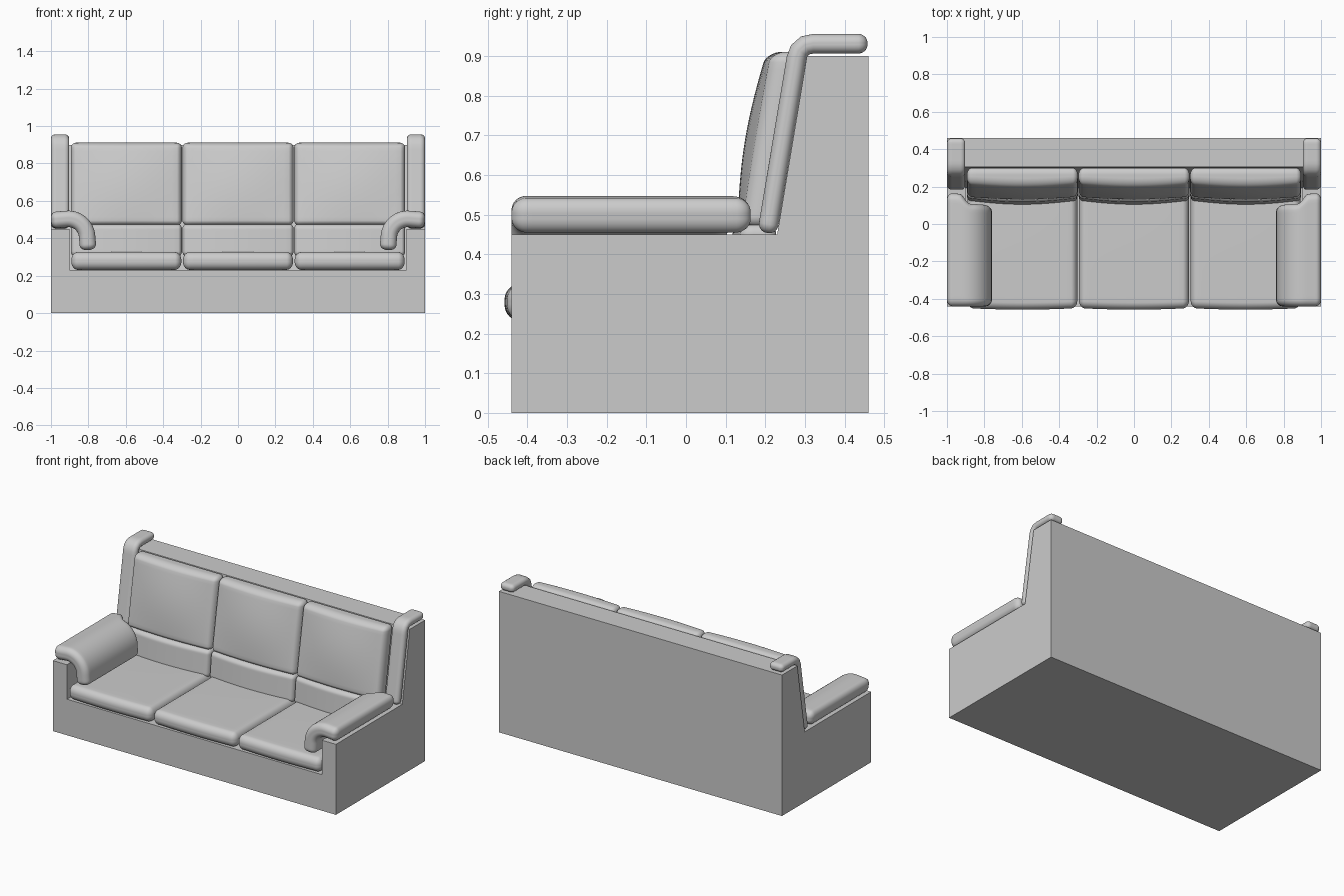
import bpy, bmesh
from math import sin, cos, tan, pi, radians
from mathutils import Vector

if "Cube" in bpy.data.objects:
    bpy.data.objects.remove(bpy.data.objects["Cube"])


def finish(bm, name, smooth):
    bmesh.ops.recalc_face_normals(bm, faces=bm.faces[:])
    me = bpy.data.meshes.new(name)
    bm.to_mesh(me)
    bm.free()
    for p in me.polygons:
        p.use_smooth = smooth
    ob = bpy.data.objects.new(name, me)
    bpy.context.collection.objects.link(ob)
    return ob


def soft_box(name, size, radii, shape, segs=22, flat=0.6):
    """Rounded box centred on the origin; shape(point) moves each vertex into place."""
    bm = bmesh.new()
    bmesh.ops.create_cube(bm, size=2)
    bmesh.ops.subdivide_edges(bm, edges=bm.edges[:], cuts=segs - 1, use_grid_fill=True)
    for v in bm.verts:
        core, d = Vector(), Vector()
        for i in range(3):
            t, h, r = v.co[i], size[i] / 2, radii[i]
            u, sgn = abs(t), (1 if t > 0 else -1)
            core[i] = sgn * (h - r) * min(u / flat, 1)
            if u > flat:
                d[i] = sgn * tan(pi / 4 * (u - flat) / (1 - flat))
        d.normalize()
        v.co = shape(core + Vector(d[i] * radii[i] for i in range(3)))
    return finish(bm, name, True)


def bend(s, off, start, angle, l1, radius, turn):
    """Point at length s and offset off on a line - clockwise arc - line path."""
    a = radians(angle)
    b = a - radians(turn)
    p = Vector(start) + Vector((cos(a), sin(a))) * min(s, l1)
    cur = a
    if s > l1:
        cur = max(b, a - (s - l1) / radius)
        p += radius * Vector((sin(a) - sin(cur), cos(cur) - cos(a)))
        rest = s - l1 - radius * (a - b)
        if rest > 0:
            p += Vector((cos(b), sin(b))) * rest
    return p + Vector((-sin(cur), cos(cur))) * off


# Frame: side profile lofted across, with the seat well stepped down between the arms
pts = [(-.44, 0), (.46, 0), (.46, .9), (.305, .9), (.23, .45), (.193, .23), (-.44, .23), (-.44, .45)]
arm_loop, mid_loop = [0, 1, 2, 3, 4, 7, 6], [0, 1, 2, 3, 4, 5, 6]
bm = bmesh.new()
rings = []
for x in (-1, -.9, .9, 1):
    use = arm_loop if abs(x) == 1 else range(8)
    rings.append({i: bm.verts.new((x, *pts[i])) for i in use})
for k, loop in enumerate((arm_loop, mid_loop, arm_loop)):
    for i, j in zip(loop, loop[1:] + loop[:1]):
        bm.faces.new((rings[k][i], rings[k][j], rings[k + 1][j], rings[k + 1][i]))
for k in (0, 3):
    bm.faces.new([rings[k][i] for i in arm_loop])
for k in (1, 2):
    bm.faces.new([rings[k][i] for i in (4, 5, 6, 7)])
finish(bm, "frame", False)

# Three sets of seat, back and lumbar cushions
for n, cx in enumerate((-.597, 0, .597), 1):
    def seat(p, cx=cx):
        puff = cos(pi / 2 * p.x / .3) * cos(pi / 2 * p.y / .34)
        return Vector((cx + p.x, p.y - .13 - .008 * cos(pi / 2 * p.x / .3) * (p.y < -.25),
                       .279 + p.z * (1 + .05 * puff)))

    def back(p, cx=cx):
        y = p.y
        if y < 0:
            y -= .02 * cos(pi / 2 * p.x / .3) * cos(pi / 2 * p.z / .24) + .010 * cos(pi / 2 * p.x / .3)
        z = p.z + .69
        return Vector((cx + p.x, y + .183 + (z - .45) * .167, z))

    def lumbar(p, cx=cx):
        y = p.y - (.022 * cos(pi / 2 * p.x / .3) if p.y < 0 else 0)
        z = p.z + .39
        return Vector((cx + p.x, y + .183 + (z - .45) * .1, z))

    soft_box(f"seat_cushion_{n}", (.588, .64, .094), (.035, .04, .042), seat)
    soft_box(f"back_cushion_{n}", (.594, .088, .442), (.028, .04, .028), back)
    soft_box(f"lumbar_cushion_{n}", (.594, .088, .17), (.02, .03, .025), lumbar)

# Curved arm pads and padded back posts, mirrored left and right
ARM_LEN = .085 + .1 * pi / 2 + .075
POST_LEN = .45 + .04 * radians(80.5) + .139
for side, sgn in (("left", -1), ("right", 1)):
    def arm(p, sgn=sgn):
        s = p.x + ARM_LEN / 2
        q = bend(s, p.z, (0, .496), 5, .085, .1, 90)
        t = min(max((s - .07) / .05, 0), 1)
        cut = .05 * t * t * (3 - 2 * t) + .018 * s / ARM_LEN
        y = p.y - .1375
        return Vector((sgn * (1 - q.x), y - cut * (p.y / .605 + .5), q.y))

    def post(p, sgn=sgn):
        q = bend(p.x + POST_LEN / 2, p.z, (.205, .454), 80.5, .45, .04, 80.5)
        return Vector((sgn * (.951 + p.y), q.x, q.y))

    soft_box(f"{side}_arm_pad", (ARM_LEN, .605, .088), (.03, .04, .036), arm, 30, .7)
    soft_box(f"{side}_back_post_pad", (POST_LEN, .097, .05), (.025, .025, .022), post, 36, .8)
